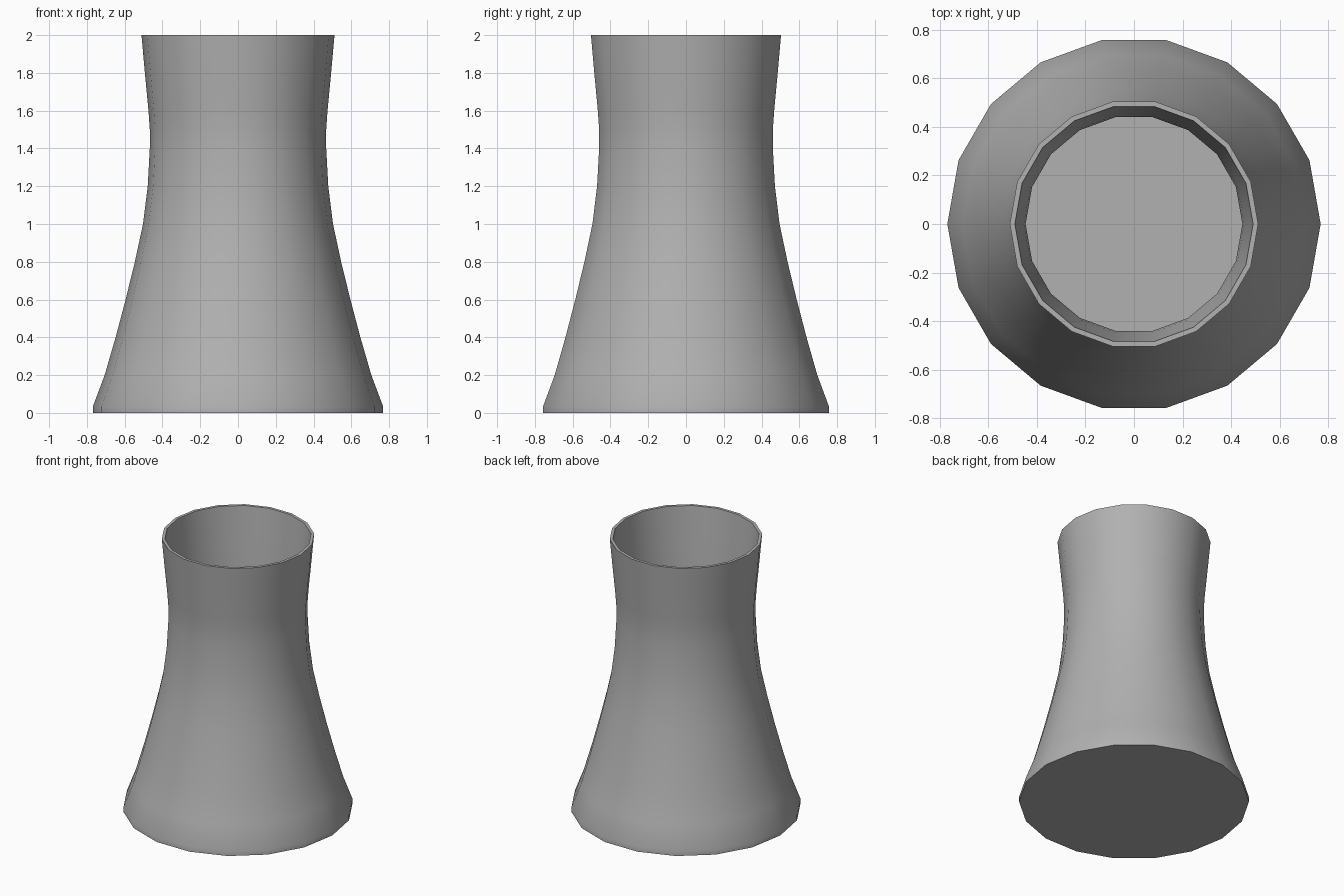
import bpy, bmesh
from math import cos, sin, tau, radians

if "Cube" in bpy.data.objects:
    bpy.data.objects.remove(bpy.data.objects["Cube"])

SIDES = 18
WALL = 0.021

# Outer silhouette (radius, height), bottom to top
outer = [(0.768, 0), (0.768, 0.035), (0.706, 0.2), (0.648, 0.4), (0.595, 0.6),
         (0.546, 0.8), (0.503, 1.0), (0.478, 1.2), (0.467, 1.4), (0.467, 1.5),
         (0.474, 1.6), (0.493, 1.8), (0.511, 2.0)]
# Inner wall follows the outer one, ending on a thin floor
inner = [(r - WALL, z) for r, z in reversed(outer[1:])] + [(0.768 - WALL, 0.02)]

# Tower shell: revolve the profile, cap underside and inner floor
bm = bmesh.new()
rings = [[bm.verts.new((r * cos(tau * i / SIDES), r * sin(tau * i / SIDES), z))
          for i in range(SIDES)] for r, z in outer + inner]
for a, b in zip(rings, rings[1:]):
    for i in range(SIDES):
        j = (i + 1) % SIDES
        bm.faces.new((a[i], a[j], b[j], b[i]))
bm.faces.new(rings[0][::-1])
bm.faces.new(rings[-1])
bmesh.ops.recalc_face_normals(bm, faces=bm.faces[:])

mesh = bpy.data.meshes.new("cooling_tower")
bm.to_mesh(mesh)
bm.free()
tower = bpy.data.objects.new("cooling_tower", mesh)
bpy.context.collection.objects.link(tower)

# Dark grey concrete
concrete = bpy.data.materials.new("concrete")
concrete.diffuse_color = (0.44, 0.44, 0.44, 1)
concrete.use_nodes = True
concrete.node_tree.nodes["Principled BSDF"].inputs["Base Color"].default_value = concrete.diffuse_color
mesh.materials.append(concrete)

# Smooth walls, crisp rim and base
bpy.context.view_layer.objects.active = tower
tower.select_set(True)
bpy.ops.object.shade_smooth_by_angle(angle=radians(35))
